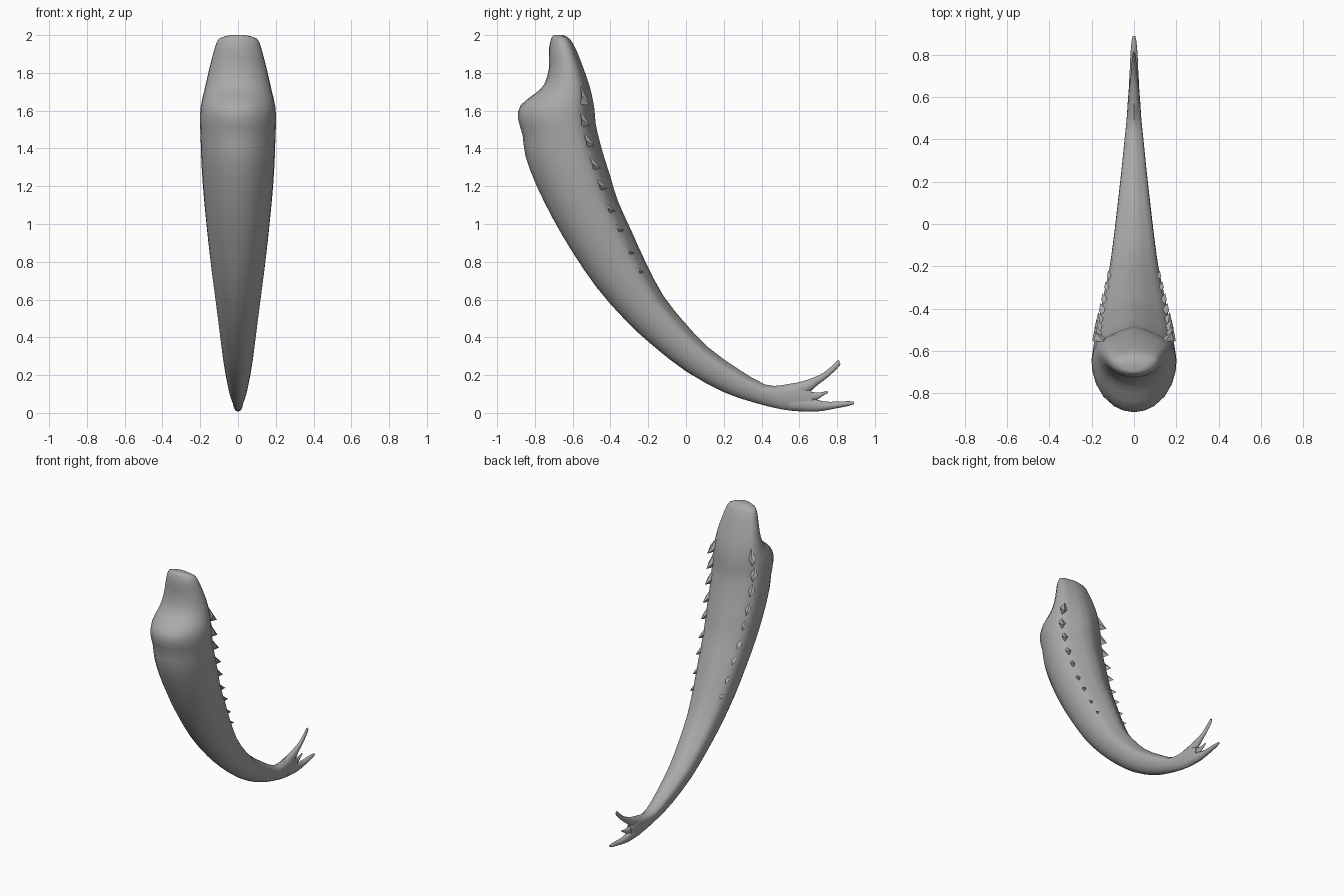
import bpy, bmesh, math
from mathutils import Vector

if "Cube" in bpy.data.objects:
    bpy.data.objects.remove(bpy.data.objects["Cube"])

grey = bpy.data.materials.new("plain grey")
grey.diffuse_color = (0.4, 0.4, 0.4, 1)
grey.use_nodes = True
grey.node_tree.nodes["Principled BSDF"].inputs["Base Color"].default_value = grey.diffuse_color


def finish(bm, name):
    bmesh.ops.recalc_face_normals(bm, faces=bm.faces)
    mesh = bpy.data.meshes.new(name)
    bm.to_mesh(mesh)
    bm.free()
    mesh.materials.append(grey)
    obj = bpy.data.objects.new(name, mesh)
    bpy.context.collection.objects.link(obj)
    bpy.context.view_layer.objects.active = obj
    obj.select_set(True)
    bpy.ops.object.shade_smooth_by_angle(angle=math.radians(50))
    obj.select_set(False)
    return obj


def spline(rows, steps):
    """Catmull-Rom through rows of numbers."""
    rows = [Vector(r) for r in rows]
    out = []
    for i in range(len(rows) - 1):
        a, b, c, d = (rows[max(i - 1, 0)], rows[i], rows[i + 1],
                      rows[min(i + 2, len(rows) - 1)])
        for k in range(steps):
            t = k / steps
            out.append(0.5 * (2 * b + (c - a) * t + (2 * a - 5 * b + 4 * c - d) * t * t
                              + (3 * b - a - 3 * c + d) * t ** 3))
    return out + [rows[-1]]


def loft(name, sections, half, steps=2):
    """Rows: belly y, belly z, back y, back z, half width. half: (depth, width)."""
    bm = bmesh.new()
    ring = list(half) + [(d, -w) for d, w in half[-2:0:-1]]
    loops = []
    for by, bz, ty, tz, w in spline(sections, steps):
        loops.append([bm.verts.new((max(w, 0.002) * x, by + (ty - by) * d, bz + (tz - bz) * d))
                      for d, x in ring])
    n = len(ring)
    for a, b in zip(loops, loops[1:]):
        for i in range(n):
            bm.faces.new((a[i], a[(i + 1) % n], b[(i + 1) % n], b[i]))
    bm.faces.new(loops[0])
    bm.faces.new(loops[-1])
    return finish(bm, name)


# body: round belly, roof-shaped back with a ridge on each side
body_half = [(0, 0), (.02, .25), (.07, .47), (.18, .72), (.32, .89), (.47, .98),
             (.6, 1), (.72, .96), (.82, .86), (.88, .64), (.95, .33), (1, 0)]
body = [
    (-.70, 2.0, -.65, 2.0, .035), (-.712, 1.985, -.615, 1.98, .10),
    (-.725, 1.93, -.58, 1.92, .125), (-.725, 1.83, -.545, 1.83, .15),
    (-.75, 1.74, -.52, 1.76, .168), (-.80, 1.69, -.50, 1.69, .182),
    (-.875, 1.63, -.485, 1.61, .198), (-.89, 1.56, -.478, 1.53, .201),
    (-.865, 1.47, -.46, 1.45, .198), (-.85, 1.36, -.435, 1.36, .195),
    (-.79, 1.2, -.40, 1.25, .188), (-.70, 1.02, -.36, 1.12, .175),
    (-.60, .85, -.285, .955, .158), (-.47, .66, -.215, .80, .138),
    (-.32, .49, -.12, .62, .115), (-.18, .36, 0, .47, .097),
    (0, .22, .12, .345, .08), (.20, .11, .28, .23, .06),
    (.36, .055, .42, .15, .045), (.50, .02, .51, .147, .034),
    (.60, .008, .60, .16, .028), (.67, .008, .665, .125, .02)]
loft("body", body, body_half)

# forked tail
oval = [(.5 - .5 * math.cos(math.pi * i / 6), math.sin(math.pi * i / 6)) for i in range(7)]
loft("tail_upper_lobe", [(.54, .05, .52, .147, .03), (.64, .10, .60, .163, .025),
                         (.69, .142, .675, .187, .018), (.75, .188, .735, .217, .012),
                         (.80, .235, .785, .262, .009), (.818, .258, .808, .282, .005)], oval)
loft("tail_lower_lobe", [(.55, .012, .55, .10, .028), (.66, .006, .66, .08, .024),
                         (.73, .012, .73, .06, .02), (.80, .025, .80, .06, .017),
                         (.86, .037, .86, .062, .012), (.89, .047, .889, .06, .006)], oval)
loft("tail_small_finlet", [(.62, .06, .61, .12, .02), (.69, .068, .675, .11, .014),
                           (.72, .088, .71, .108, .009), (.752, .106, .748, .117, .003)], oval)

# row of backward-pointing scutes on each side ridge, shrinking toward the tail
path = spline(body, 8)
ridge = [Vector((.86 * w, by + (ty - by) * .83, bz + (tz - bz) * .83))
         for by, bz, ty, tz, w in path]
walk, spots = 0.0, []
for i in range(1, len(ridge)):
    walk += (ridge[i] - ridge[i - 1]).length
    if .66 > ridge[i].z:
        break
    if ridge[i].z < 1.68 and walk > .115:
        spots.append((ridge[i], (ridge[min(i + 3, len(ridge) - 1)] - ridge[i]).normalized()))
        walk = 0.0
for side, label in ((1, "right"), (-1, "left")):
    bm = bmesh.new()
    for k, (p, t) in enumerate(spots):
        s = 1 - .65 * k / len(spots)
        out = Vector((.35, .94, 0))
        out = (out - t * out.dot(t)).normalized()
        across = t.cross(out)
        tip = p + t * .045 * s + out * .045 * s
        base = [p - t * .07 * s - out * .01, p + across * .026 * s + out * .008 * s,
                p + t * .04 * s - out * .01, p - across * .026 * s + out * .008 * s]
        verts = [bm.verts.new((v.x * side, v.y, v.z)) for v in base + [tip]]
        for i in range(4):
            bm.faces.new((verts[i], verts[(i + 1) % 4], verts[4]))
        bm.faces.new(verts[:4])
    finish(bm, label + "_scutes")
